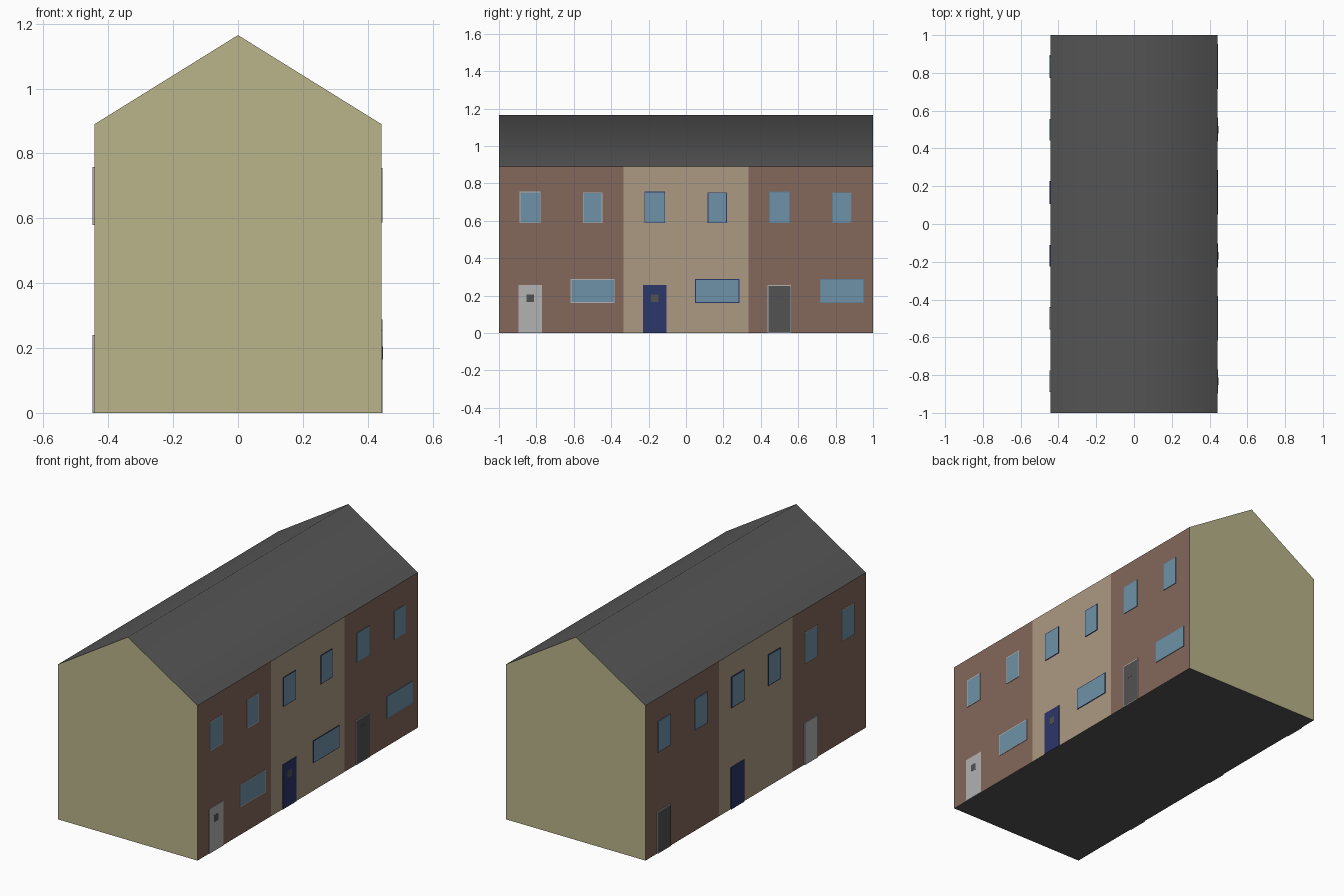
import bpy, bmesh

if "Cube" in bpy.data.objects:
    bpy.data.objects.remove(bpy.data.objects["Cube"])

HX, HY, EAVE, RIDGE, SPLIT = 0.443, 1.0, 0.89, 1.165, 1 / 3


def material(name, rgb):
    m = bpy.data.materials.new(name)
    lin = [(c / 255 / 12.92) if c < 11 else ((c / 255 + 0.055) / 1.055) ** 2.4 for c in rgb]
    m.diffuse_color = (*lin, 1)
    m.use_nodes = True
    m.node_tree.nodes["Principled BSDF"].inputs["Base Color"].default_value = m.diffuse_color
    return m


BRICK = material("brick", (132, 104, 92))
TAN = material("render_tan", (172, 154, 130))
OLIVE = material("gable_olive", (186, 179, 138))
SLATE = material("slate", (84, 84, 84))
GLASS = material("glass", (110, 146, 168))
WHITE = material("white_paint", (178, 178, 178))
NAVY = material("navy_paint", (44, 55, 105))
GREY = material("grey_paint", (82, 82, 82))
TRIM = material("grey_frame", (96, 130, 150))


def finish(name, bm, mats):
    bmesh.ops.recalc_face_normals(bm, faces=bm.faces)
    me = bpy.data.meshes.new(name)
    bm.to_mesh(me)
    bm.free()
    for m in mats:
        me.materials.append(m)
    ob = bpy.data.objects.new(name, me)
    bpy.context.collection.objects.link(ob)
    return ob


def surface(name, polys, mat):
    me = bpy.data.meshes.new(name)
    verts = [v for p in polys for v in p]
    faces, n = [], 0
    for p in polys:
        faces.append(range(n, n + len(p)))
        n += len(p)
    me.from_pydata(verts, [], [list(f) for f in faces])
    me.materials.append(mat)
    ob = bpy.data.objects.new(name, me)
    bpy.context.collection.objects.link(ob)
    return ob


def panel(name, side, y, w, z0, z1, frame, fill, depth=0.003, border=0.006):
    """Thin box on a long wall, its outer face inset into frame and infill."""
    bm = bmesh.new()
    bmesh.ops.create_cube(bm, size=1)
    for v in bm.verts:
        v.co = (side * (HX + (v.co.x * side + 0.5) * depth),
                y + v.co.y * w, z0 + (v.co.z + 0.5) * (z1 - z0))
    bm.normal_update()
    outer = [f for f in bm.faces if f.normal.x * side > 0.9]
    if border:
        bmesh.ops.inset_region(bm, faces=outer, thickness=border, depth=0)
        outer[0].material_index = 1
    return finish(name, bm, [frame, fill])


# Gable ends, roof and floor
gable = [(-HX, 0), (HX, 0), (HX, EAVE), (0, RIDGE), (-HX, EAVE)]
surface("front_gable", [[(x, -HY, z) for x, z in gable]], OLIVE)
surface("back_gable", [[(x, HY, z) for x, z in reversed(gable)]], OLIVE)
surface("floor", [[(-HX, HY, 0), (HX, HY, 0), (HX, -HY, 0), (-HX, -HY, 0)]], SLATE)

bm = bmesh.new()
rows = [[bm.verts.new((x, y, z)) for x, z in gable[2:]] for y in (-HY, HY)]
for i in range(2):
    bm.faces.new((rows[0][i], rows[1][i], rows[1][i + 1], rows[0][i + 1])).smooth = True
finish("roof", bm, [SLATE])

# Long walls, three houses per side
cuts = [-HY, -SPLIT, SPLIT, HY]
for side, label in ((1, "right"), (-1, "left")):
    for i, mat in enumerate((BRICK, TAN, BRICK)):
        a, b = cuts[i:i + 2][::side]
        x = side * HX
        surface(f"{label}_wall_{i + 1}",
                [[(x, a, 0), (x, b, 0), (x, b, EAVE), (x, a, EAVE)]], mat)

# Windows and doors of each house: paint, frame, door trim
styles = [(WHITE, WHITE, WHITE), (NAVY, NAVY, NAVY), (GREY, TRIM, WHITE)]
for i, (paint, frame, trim) in enumerate(styles):
    c = (i - 1) * 2 * SPLIT
    n = i + 1
    # Right side: two upper windows, one wide window, door with a small light
    panel(f"right_upper_window_{n}a", 1, c - 0.167, 0.112, 0.587, 0.755, frame, GLASS)
    panel(f"right_upper_window_{n}b", 1, c + 0.167, 0.104, 0.587, 0.752, frame, GLASS)
    panel(f"right_wide_window_{n}", 1, c + 0.167, 0.236, 0.16, 0.288, frame, GLASS)
    panel(f"right_door_{n}", 1, c - 0.167, 0.126, 0, 0.256, trim, paint)
    panel(f"right_door_light_{n}", 1, c - 0.167, 0.04, 0.165, 0.205, GREY, GREY, 0.0036, 0)
    # Left side: two upper windows and a plain door
    for s, y in (("a", -0.167), ("b", 0.167)):
        panel(f"left_upper_window_{n}{s}", -1, c + y, 0.114, 0.58, 0.758, frame, GLASS, 0.005)
    panel(f"left_door_{n}", -1, c + 0.167, 0.12, 0, 0.24, trim, paint, 0.005)
